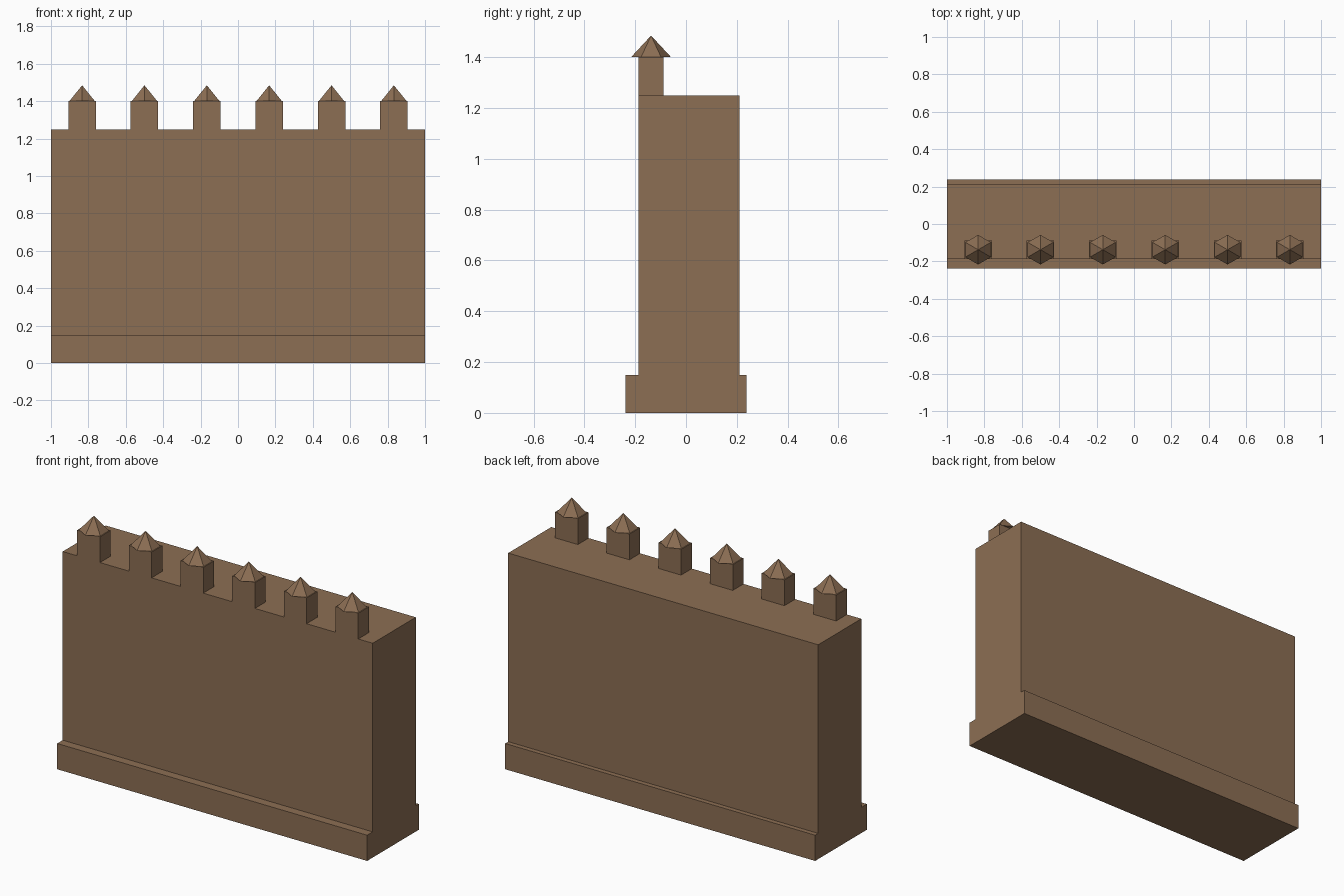
import bpy
import math

if "Cube" in bpy.data.objects:
    bpy.data.objects.remove(bpy.data.objects["Cube"])

# One stone-brown colour for everything
brown = bpy.data.materials.new("brown_stone")
brown.diffuse_color = (0.262, 0.156, 0.087, 1.0)
brown.use_nodes = True
brown.node_tree.nodes["Principled BSDF"].inputs["Base Color"].default_value = brown.diffuse_color


def finish(name):
    obj = bpy.context.object
    obj.name = name
    obj.data.materials.append(brown)
    return obj


def box(name, x, y, z):
    """Box from (min, max) ranges on each axis."""
    mid = [(a + b) / 2 for a, b in (x, y, z)]
    bpy.ops.mesh.primitive_cube_add(size=1, location=mid)
    obj = finish(name)
    obj.scale = [b - a for a, b in (x, y, z)]
    bpy.ops.object.transform_apply(location=False, rotation=False, scale=True)
    return obj


# Plinth and wall body
box("base_plinth", (-1, 1), (-0.238, 0.238), (0, 0.15))
box("wall_body", (-1, 1), (-0.187, 0.21), (0.15, 1.25))

# Six merlons along the front edge, each with a six-sided pointed cap
for i in range(6):
    x = -5 / 6 + i / 3
    box(f"merlon_{i + 1}", (x - 0.0735, x + 0.0735), (-0.187, -0.088), (1.25, 1.40))
    bpy.ops.mesh.primitive_cone_add(
        vertices=6, radius1=0.079, radius2=0, depth=0.085,
        location=(x, -0.1375, 1.40 + 0.085 / 2))
    cap = finish(f"merlon_cap_{i + 1}")
    # Cap corners point to the front and back
    corner = max(cap.data.vertices, key=lambda v: v.co.xy.length).co
    cap.rotation_euler.z = math.pi / 2 - math.atan2(corner.y, corner.x)
